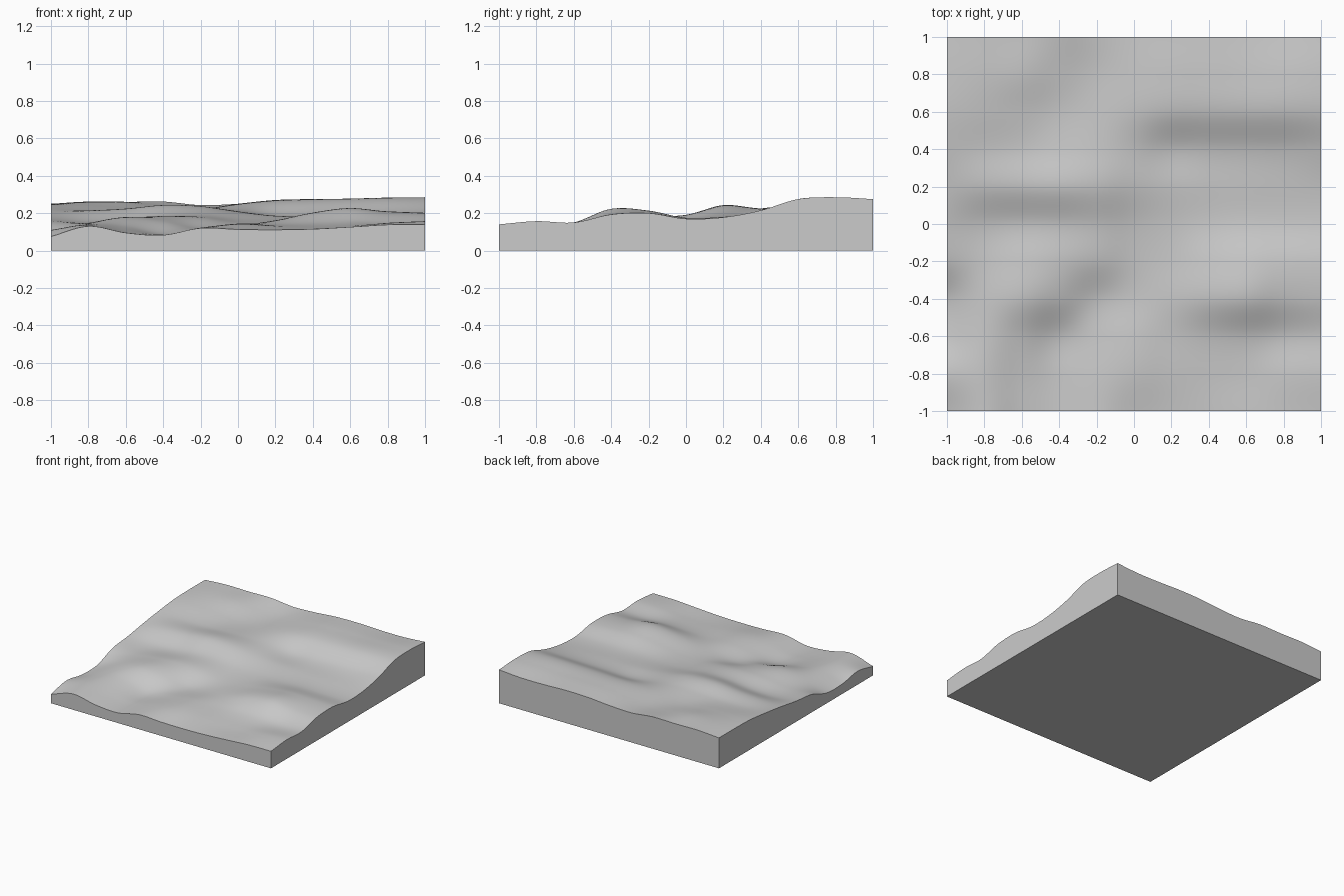
import bpy
import bmesh

# Remove the default object
default_cube = bpy.data.objects.get("Cube")
if default_cube:
    bpy.data.objects.remove(default_cube, do_unlink=True)

# Cross-section profiles of the land, front to back, heights in thousandths
PROFILES = [
    (75, 130, 95, 83, 120, 113, 111, 115, 126, 138, 140),
    (110, 138, 105, 85, 122, 140, 130, 125, 130, 148, 157),
    (82, 140, 128, 90, 115, 143, 140, 145, 150, 142, 150),
    (85, 145, 176, 155, 120, 135, 160, 200, 223, 200, 193),
    (148, 148, 173, 183, 172, 150, 160, 192, 213, 207, 200),
    (170, 155, 163, 185, 190, 168, 165, 170, 175, 172, 170),
    (200, 210, 222, 242, 236, 205, 185, 180, 180, 178, 178),
    (225, 215, 212, 220, 225, 215, 190, 195, 200, 205, 215),
    (245, 240, 230, 215, 222, 245, 258, 265, 270, 275, 275),
    (250, 258, 258, 235, 225, 250, 270, 275, 275, 280, 285),
    (250, 262, 260, 262, 243, 250, 265, 268, 262, 262, 275),
]
STEPS = 100  # grid cells along each side


def make_material(name, value):
    material = bpy.data.materials.new(name)
    material.use_nodes = True
    colour = (value, value, value, 1.0)
    material.diffuse_color = colour
    material.node_tree.nodes["Principled BSDF"].inputs["Base Color"].default_value = colour
    return material


def spline(values, t):
    """Smooth curve through evenly spaced values, with t from 0 to 1."""
    last = len(values) - 1
    cell = min(int(t * last), last - 1)
    f = t * last - cell
    b, c = values[cell], values[cell + 1]
    a = values[cell - 1] if cell > 0 else 2 * b - c
    d = values[cell + 2] if cell + 2 <= last else 2 * c - b
    # Uniform cubic segment with matching end slopes
    start_slope, end_slope = (c - a) / 2, (d - b) / 2
    bend = c - b - start_slope
    twist = end_slope - start_slope - 2 * bend
    return b + f * (start_slope + f * (bend - twist + f * twist))


def height(u, v):
    return spline([spline(profile, u) for profile in PROFILES], v) / 1000


# Rolling land surface
bm = bmesh.new()
grid = []
for row in range(STEPS + 1):
    v = row / STEPS
    grid.append([
        bm.verts.new((2 * col / STEPS - 1, 2 * v - 1, height(col / STEPS, v)))
        for col in range(STEPS + 1)
    ])
for near, far in zip(grid, grid[1:]):
    for col in range(STEPS):
        face = bm.faces.new((near[col], near[col + 1], far[col + 1], far[col]))
        face.smooth = True

# Straight side walls dropped to the ground, then a flat underside
rim = [edge for edge in bm.edges if edge.is_boundary]
skirt = bmesh.ops.extrude_edge_only(bm, edges=rim)["geom"]
for item in skirt:
    if isinstance(item, bmesh.types.BMVert):
        item.co.z = 0
bottom_edges = [e for e in skirt if isinstance(e, bmesh.types.BMEdge) and e.is_boundary]
bmesh.ops.contextual_create(bm, geom=bottom_edges)
bmesh.ops.recalc_face_normals(bm, faces=bm.faces)

# Keep the rim and the block corners crisp
for edge in bm.edges:
    if len(edge.link_faces) == 2 and edge.calc_face_angle() > 0.8:
        edge.smooth = False

mesh = bpy.data.meshes.new("terrain_block")
bm.to_mesh(mesh)
bm.free()
mesh.materials.append(make_material("stone grey", 0.6))
terrain = bpy.data.objects.new("terrain_block", mesh)
bpy.context.collection.objects.link(terrain)
